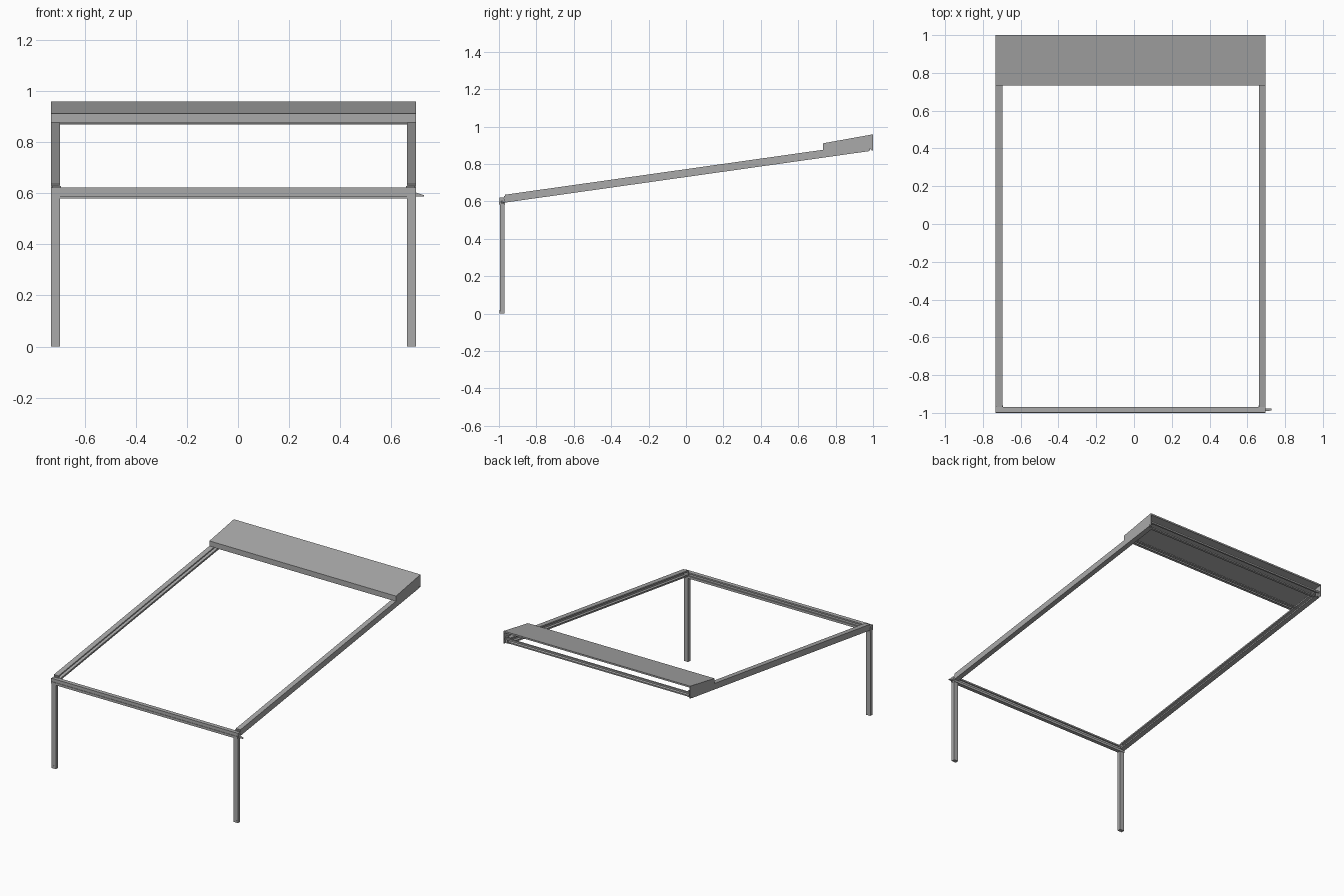
import bpy, bmesh, math

cube = bpy.data.objects.get("Cube")
if cube:
    bpy.data.objects.remove(cube, do_unlink=True)

grey = bpy.data.materials.new("aluminium grey")
grey.use_nodes = True
COLOR = (0.40, 0.40, 0.40, 1)
grey.diffuse_color = COLOR
grey.node_tree.nodes["Principled BSDF"].inputs["Base Color"].default_value = COLOR

LEFT, RIGHT = -0.732, 0.697      # outer faces of the frame
WIDTH = 0.035                    # post and rail width
MID = (LEFT + RIGHT) / 2


def loft(name, start, end):
    """Solid between two matching closed sections of 3D points."""
    bm = bmesh.new()
    a = [bm.verts.new(p) for p in start]
    b = [bm.verts.new(p) for p in end]
    n = len(a)
    bm.faces.new(a)
    bm.faces.new(b[::-1])
    for i in range(n):
        j = (i + 1) % n
        bm.faces.new((a[i], b[i], b[j], a[j]))
    bmesh.ops.recalc_face_normals(bm, faces=bm.faces)
    mesh = bpy.data.meshes.new(name)
    bm.to_mesh(mesh)
    bm.free()
    mesh.materials.append(grey)
    obj = bpy.data.objects.new(name, mesh)
    bpy.context.collection.objects.link(obj)
    return obj


def across(name, profile, x0=LEFT, x1=RIGHT):
    """Extrude a (y, z) profile along x."""
    return loft(name, [(x0, y, z) for y, z in profile], [(x1, y, z) for y, z in profile])


def box(name, x0, x1, y0, y1, z0, z1):
    return across(name, [(y0, z0), (y1, z0), (y1, z1), (y0, z1)], x0, x1)


# Channel section of the rails, open towards the middle: (inward, up)
W, H, T = WIDTH, 0.042, 0.005
CHANNEL = [(0, 0), (W, 0), (W, 0.010), (W - T, 0.010), (W - T, T), (T, T),
           (T, H - T), (W - T, H - T), (W - T, H - 0.010), (W, H - 0.010), (W, H), (0, H)]

for side, edge, inward in (("right", LEFT, 1), ("left", RIGHT, -1)):
    def span(a, b):
        return sorted((edge + inward * a, edge + inward * b))

    # Post with a raised front face
    box(side + "_post", *span(0.001, W - 0.001), -0.990, -0.971, 0, 0.59)
    box(side + "_post_cover", *span(0, W), -0.995, -0.990, 0, 0.59)

    # Drain arch at the foot
    cx = edge + inward * W / 2
    arch = [(cx + 0.010 * math.cos(math.pi * i / 8), 0.008 + 0.012 * math.sin(math.pi * i / 8))
            for i in range(9)] + [(cx - 0.010, 0.001), (cx + 0.010, 0.001)]
    loft(side + "_foot_drain", [(x, -0.996, z) for x, z in arch], [(x, -0.994, z) for x, z in arch])

    # Sloping guide rail
    loft(side + "_guide_rail",
         [(edge + inward * a, -0.968, 0.594 + u) for a, u in CHANNEL],
         [(edge + inward * a, 0.979 - 0.14 * u, 0.869 + 0.98 * u) for a, u in CHANNEL])

    # Bracket joining the rail to the front beam
    box(side + "_rail_bracket", *span(0.004, W + 0.004), -0.974, -0.960, 0.60, 0.628)

    # Hood end plate and rear bracket
    across(side + "_hood_end",
           [(0.733, 0.872), (0.733, 0.909), (1.0, 0.957), (1.0, 0.872), (0.992, 0.872), (0.975, 0.900)],
           *span(0, 0.004))
    box(side + "_rear_bracket", *span(0, 0.020), 0.968, 0.985, 0.872, 0.915)

# Front beam: box section with a stepped face and a rear lip
across("front_beam",
       [(-0.994, 0.580), (-0.968, 0.580), (-0.968, 0.596), (-0.976, 0.596), (-0.976, 0.612),
        (-0.968, 0.612), (-0.968, 0.622), (-0.997, 0.622), (-0.997, 0.600), (-1.0, 0.600),
        (-1.0, 0.585), (-0.994, 0.585)])

# Drain spout at the left end of the front beam
loft("drain_spout",
     [(RIGHT, -0.990, 0.588), (RIGHT, -0.976, 0.588), (RIGHT, -0.976, 0.602), (RIGHT, -0.990, 0.602)],
     [(0.728, -0.988, 0.588), (0.728, -0.978, 0.588), (0.728, -0.978, 0.592), (0.728, -0.988, 0.592)])

# Hood: sloping sheet with a front lip, open at the back and below
across("hood_cover",
       [(0.733, 0.874), (0.733, 0.911), (1.0, 0.959), (1.0, 0.948), (0.996, 0.948), (0.996, 0.954),
        (0.737, 0.907), (0.737, 0.878), (0.748, 0.880), (0.748, 0.876)])

# Cross bars under the hood
box("rear_lower_bar", LEFT + 0.004, RIGHT - 0.004, 0.958, 0.976, 0.869, 0.878)
box("rear_upper_bar", LEFT + 0.004, RIGHT - 0.004, 0.980, 0.992, 0.897, 0.908)
box("front_cross_bar", LEFT + 0.004, RIGHT - 0.004, 0.765, 0.785, 0.872, 0.880)
